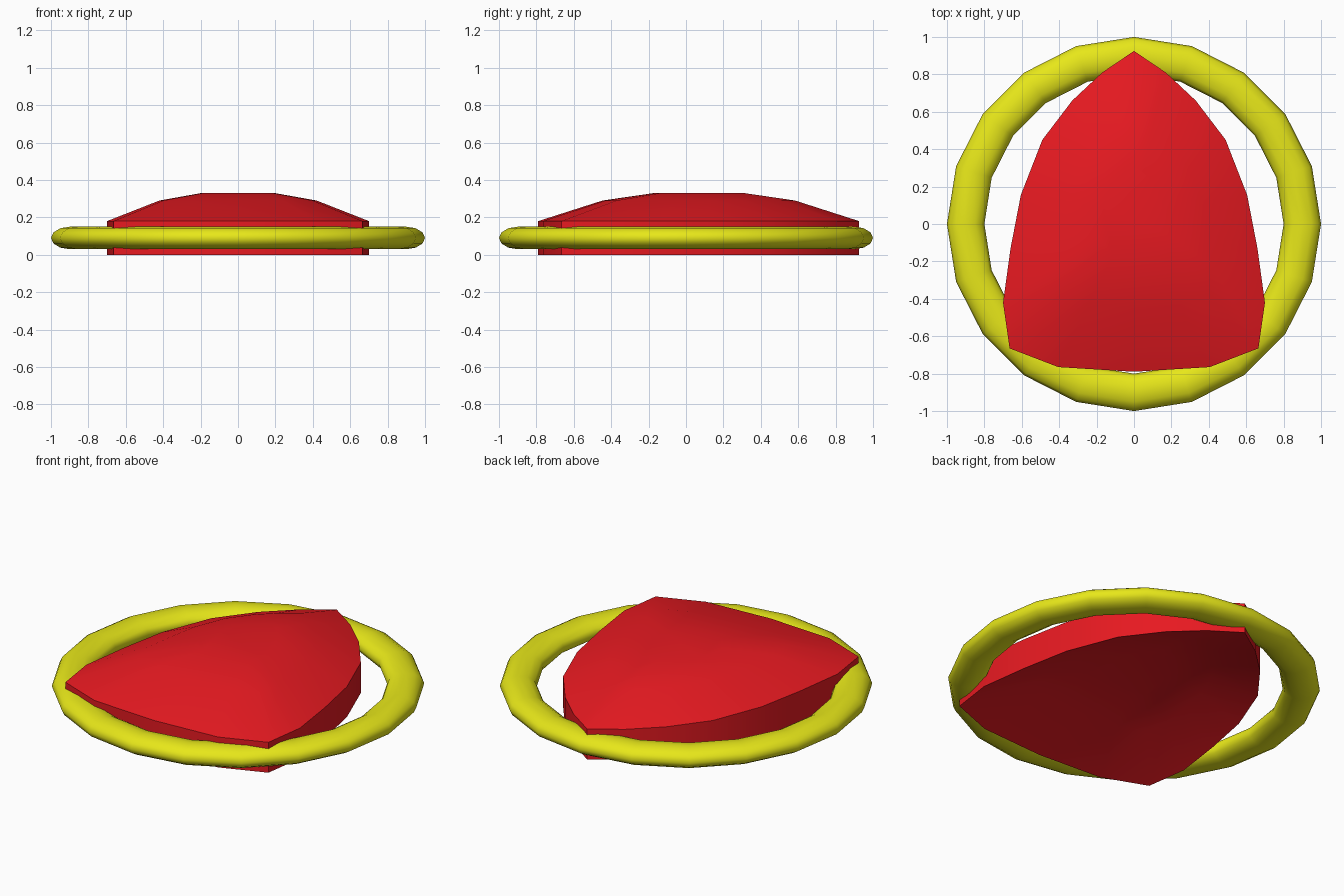
import bpy, bmesh, math

if "Cube" in bpy.data.objects:
    bpy.data.objects.remove(bpy.data.objects["Cube"])


def paint(obj, name, rgb):
    mat = bpy.data.materials.new(name)
    mat.diffuse_color = (*rgb, 1)
    mat.use_nodes = True
    mat.node_tree.nodes["Principled BSDF"].inputs["Base Color"].default_value = mat.diffuse_color
    obj.data.materials.append(mat)


def smooth(obj, angle):
    bpy.ops.object.select_all(action='DESELECT')
    obj.select_set(True)
    bpy.context.view_layer.objects.active = obj
    bpy.ops.object.shade_smooth_by_angle(angle=math.radians(angle))


# Flattened ring with twenty segments
bpy.ops.mesh.primitive_torus_add(major_segments=20, minor_segments=12,
                                 major_radius=0.9, minor_radius=0.1,
                                 location=(0, 0, 0.09))
ring = bpy.context.object
ring.name = "outer_ring"
ring.scale.z = 0.6
bpy.ops.object.transform_apply(location=False, rotation=False, scale=True)
paint(ring, "yellow", (0.8, 0.8, 0.01))
smooth(ring, 60)

# Half outline of the pointed plate, from tip to base, then mirrored
half = [(0.17, 0.81), (0.33, 0.66), (0.49, 0.45), (0.605, 0.155),
        (0.66, -0.13), (0.70, -0.42), (0.665, -0.665), (0.405, -0.765)]
outline = [(0, 0.925)] + half + [(0, -0.79)] + [(-x, y) for x, y in reversed(half)]
outline.reverse()  # counter-clockwise
n = len(outline)
CENTRE_Y, THICK = 0.07, 0.18

# Domed shell: concentric loops above, the same dome hollow underneath
bm = bmesh.new()
dome = [(1.0, 0.18), (0.6, 0.29), (0.28, 0.33)]
levels = [(s, z - THICK) for s, z in reversed(dome)] + dome
loops = [[bm.verts.new((x * s, CENTRE_Y + (y - CENTRE_Y) * s, z))
          for x, y in outline] for s, z in levels]
for a, b in zip(loops, loops[1:]):
    for i in range(n):
        j = (i + 1) % n
        bm.faces.new((a[i], a[j], b[j], b[i]))
bm.faces.new(loops[-1])
bm.faces.new(loops[0][::-1])
bmesh.ops.recalc_face_normals(bm, faces=bm.faces)
mesh = bpy.data.meshes.new("domed_plate")
bm.to_mesh(mesh)
bm.free()
plate = bpy.data.objects.new("domed_plate", mesh)
bpy.context.collection.objects.link(plate)
paint(plate, "red", (0.8, 0.01, 0.015))
smooth(plate, 35)
